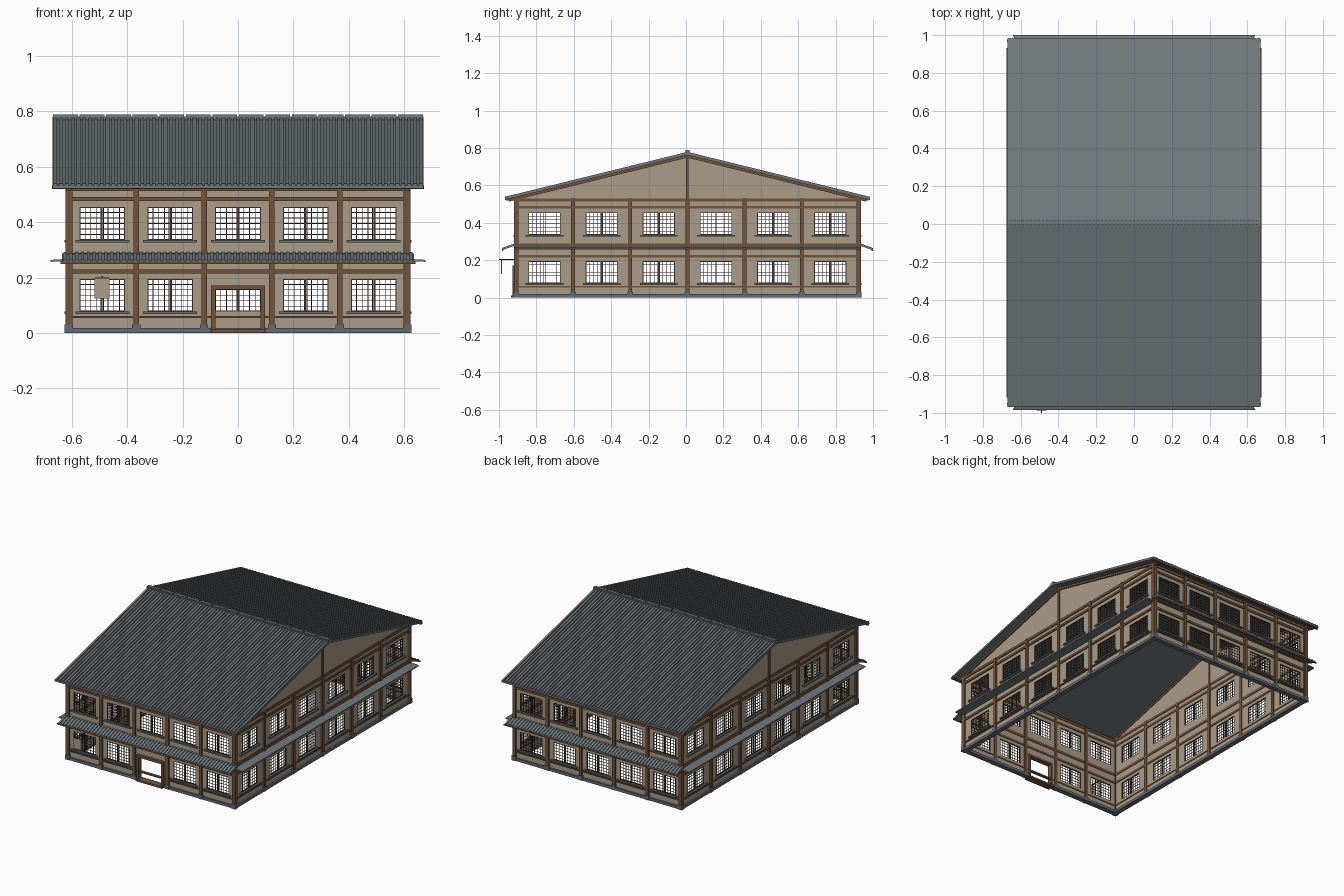
import bpy, bmesh
from mathutils import Vector

old = bpy.data.objects.get("Cube")
if old:
    bpy.data.objects.remove(old)


def material(name, r, g, b):
    m = bpy.data.materials.new(name)
    m.use_nodes = True
    m.diffuse_color = (r, g, b, 1)
    m.node_tree.nodes["Principled BSDF"].inputs["Base Color"].default_value = (r, g, b, 1)
    return m


plaster = material("plaster", 0.41, 0.34, 0.255)
wood = material("brown wood", 0.165, 0.088, 0.046)
dark_wood = material("dark wood", 0.075, 0.045, 0.026)
tile = material("grey tile", 0.165, 0.19, 0.2)
stone = material("grey stone", 0.135, 0.15, 0.165)

parts = {}


class Side:
    """Local frame: u runs along the wall, d points outward, z is up."""

    def __init__(self, along, out, offset):
        self.u, self.n = Vector(along), Vector(out)
        self.o = Vector((0, CY, 0)) + self.n * offset

    def prism(self, name, mat, profile, u0, u1):
        bm = parts.setdefault(name, (bmesh.new(), mat))[0]
        ends = [[bm.verts.new(self.o + self.u * u + self.n * d + Vector((0, 0, z)))
                 for d, z in profile] for u in (u0, u1)]
        bm.faces.new(ends[0])
        bm.faces.new(ends[1][::-1])
        for i in range(len(profile)):
            j = (i + 1) % len(profile)
            bm.faces.new((ends[0][j], ends[0][i], ends[1][i], ends[1][j]))

    def box(self, name, mat, u0, u1, z0, z1, d0, d1):
        self.prism(name, mat, [(d0, z0), (d1, z0), (d1, z1), (d0, z1)], u0, u1)


CY = 0.0075
HX, HY = 0.612, 0.917
FLOORS = ((0.018, 0.27, 0.077, 0.195), (0.27, 0.525, 0.336, 0.455))
BEAMS = ((0.054, 0.062), (0.214, 0.229), (0.27, 0.288), (0.476, 0.491), (0.513, 0.53))


def window(side, c, w, z0, z1):
    a, b = c - w / 2, c + w / 2
    box = side.box
    # outer frame and the two meeting stiles
    for u in (a, c - 0.006, c + 0.002, b - 0.004):
        box("window_frames", dark_wood, u, u + 0.004, z0, z1, -0.007, 0.001)
    for z in (z0, z1 - 0.004):
        box("window_frames", dark_wood, a, b, z, z + 0.004, -0.007, 0.001)
    # lattice
    for i in range(1, 8):
        u = a + w * i / 8
        box("window_lattice", dark_wood, u - 0.0012, u + 0.0012, z0, z1, -0.005, -0.002)
    for i in range(1, 6):
        z = z0 + (z1 - z0) * i / 6
        box("window_lattice", dark_wood, a, b, z - 0.0012, z + 0.0012, -0.005, -0.002)
    box("window_sills", stone, c - w / 2 - 0.015, c + w / 2 + 0.015, z0 - 0.009, z0, 0, 0.014)


def wall(side, half, bays, w, door=False):
    step = 2 * half / bays
    for k in range(bays):
        u0, u1 = -half + k * step, -half + (k + 1) * step
        c = (u0 + u1) / 2
        for floor, (f0, f1, z0, z1) in enumerate(FLOORS):
            hole, is_door = w, door and floor == 0 and k == bays // 2
            if is_door:
                hole, z0, z1 = 0.17, f0, 0.16
            a, b = c - hole / 2, c + hole / 2
            for p in ((u0, a, f0, f1), (b, u1, f0, f1), (a, b, f0, z0), (a, b, z1, f1)):
                if p[3] > p[2]:
                    side.box("plaster_walls", plaster, *p, -0.008, 0)
            if not is_door:
                window(side, c, w, z0, z1)
    # timber grid on stone footings
    for k in range(bays + 1):
        u = -half + k * step
        side.box("posts", wood, u - 0.01, u + 0.01, 0.018, 0.53, -0.014, 0.011)
        side.box("footings", stone, u - 0.015, u + 0.015, 0, 0.03, -0.016, 0.014)
    for z0, z1 in BEAMS:
        side.box("wall_beams", wood, -half, half, z0, z1, -0.012, 0.007)
    spans = ((-half, -0.1), (0.1, half)) if door else ((-half, half),)
    for a, b in spans:
        side.box("foundation", stone, a, b, 0, 0.018, -0.022, 0.011)


front = Side((1, 0, 0), (0, -1, 0), HY)
back = Side((-1, 0, 0), (0, 1, 0), HY)
left = Side((0, 1, 0), (1, 0, 0), HX)
right = Side((0, -1, 0), (-1, 0, 0), HX)

wall(front, HX, 5, 0.165, door=True)
wall(back, HX, 5, 0.165)
wall(left, HY, 6, 0.172)
wall(right, HY, 6, 0.172)

# doorway
for s in (-1, 1):
    a, b = sorted((s * 0.082, s * 0.097))
    front.box("door_frame", wood, a, b, 0, 0.172, -0.014, 0.018)
front.box("door_frame", wood, -0.097, 0.097, 0.157, 0.172, -0.014, 0.018)
front.box("door_step", wood, -0.097, 0.097, 0, 0.012, -0.022, 0.026)

# hanging sign on a bracket
front.box("sign_bracket", dark_wood, -0.493, -0.487, 0.2, 0.206, 0, 0.0905)
front.box("sign_bracket", dark_wood, -0.515, -0.465, 0.197, 0.2, 0.073, 0.079)
front.box("sign_board", plaster, -0.517, -0.463, 0.125, 0.197, 0.073, 0.079)

# skirt roofs between the floors
for side in (front, back):
    side.prism("skirt_roof", tile, [(0, 0.28), (0.074, 0.253), (0.074, 0.26), (0, 0.287)],
               -0.635, 0.635)
    side.box("skirt_fascia", wood, -0.64, 0.64, 0.25, 0.258, 0.068, 0.0755)
    for k in range(60):
        u = -0.635 + 1.27 * (k + 0.5) / 60
        side.prism("skirt_roof_ribs", tile,
                   [(0, 0.285), (0.075, 0.258), (0.075, 0.265), (0, 0.292)],
                   u - 0.006, u + 0.006)
for side in (left, right):
    side.prism("side_skirt_roof", tile, [(0, 0.26), (0.064, 0.257), (0.064, 0.264), (0, 0.268)],
               -0.925, 0.925)

# main roof
EAVE, RX, APEX, SLOPE = 0.975, 0.67, 0.773, 0.246


def pitch(d0, d1, low, high):
    return [(d, APEX + h - SLOPE * d) for d, h in ((d0, low), (d1, low), (d1, high), (d0, high))]


for side in (Side((1, 0, 0), (0, -1, 0), 0), Side((-1, 0, 0), (0, 1, 0), 0)):
    side.prism("roof_slab", tile, pitch(0, EAVE, -0.011, 0), -RX, RX)
    n = 64
    for k in range(n):
        u = -RX + 2 * RX * (k + 0.5) / n
        side.prism("roof_ribs", tile, pitch(0, EAVE + 0.001, -0.001, 0.006), u - 0.0065, u + 0.0065)
    side.box("eave_fascia", wood, -RX - 0.002, RX + 0.002, 0.519, 0.533, EAVE - 0.02, EAVE - 0.006)
    side.box("ridge", tile, -RX, RX, 0.76, 0.782, 0, 0.014)
    for k in range(14):
        u = -RX + 2 * RX * k / 14
        side.box("ridge_caps", tile, u + 0.003, u + 2 * RX / 14 - 0.003, 0.782, 0.788, 0, 0.01)
    # gable ends with rake beams and king posts
    for s in (-1, 1):
        a, b = sorted((s * (HX - 0.008), s * HX))
        side.prism("gable_walls", plaster,
                   [(0, 0.52), (HY, 0.52), (HY, APEX - 0.01 - SLOPE * HY), (0, APEX - 0.01)], a, b)
        a, b = sorted((s * (HX - 0.012), s * (HX + 0.009)))
        side.prism("rake_beams", wood, pitch(0, EAVE - 0.02, -0.025, -0.0105), a, b)
        side.box("king_posts", wood, a, b, 0.52, APEX - 0.015, 0, 0.007)

# turn every part into an object
for name, (bm, mat) in parts.items():
    bmesh.ops.recalc_face_normals(bm, faces=bm.faces)
    mesh = bpy.data.meshes.new(name)
    bm.to_mesh(mesh)
    bm.free()
    mesh.materials.append(mat)
    bpy.context.scene.collection.objects.link(bpy.data.objects.new(name, mesh))
